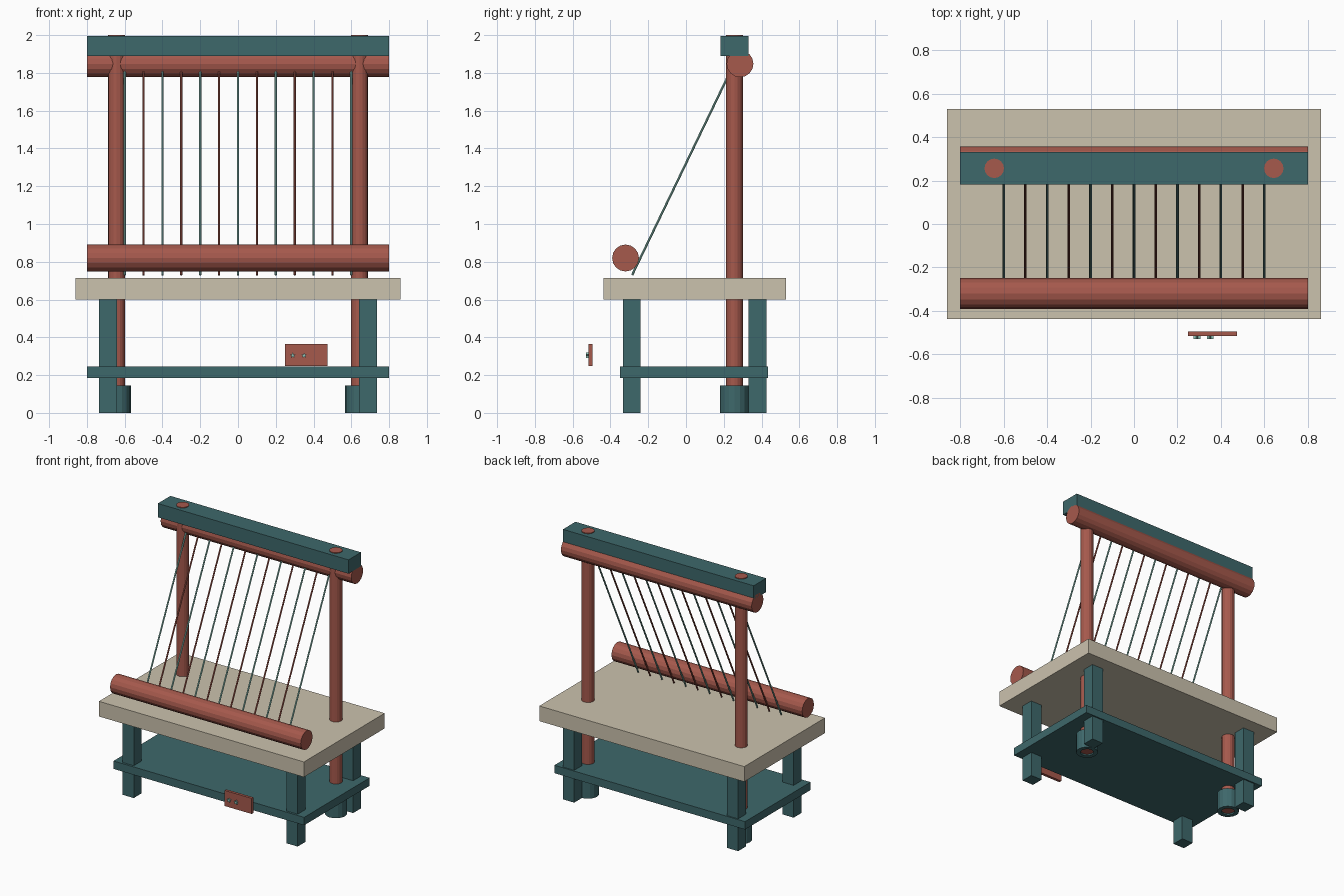
import bpy
import math
from mathutils import Vector

cube = bpy.data.objects.get("Cube")
if cube:
    bpy.data.objects.remove(cube, do_unlink=True)


def make_material(name, rgb):
    mat = bpy.data.materials.new(name)
    mat.use_nodes = True
    mat.diffuse_color = (*rgb, 1)
    mat.node_tree.nodes["Principled BSDF"].inputs["Base Color"].default_value = (*rgb, 1)
    return mat


RED = make_material("brick red", (0.38, 0.10, 0.073))
TEAL = make_material("dark teal", (0.048, 0.138, 0.147))
BEIGE = make_material("warm beige", (0.60, 0.54, 0.42))
MINT = make_material("pale mint", (0.27, 0.55, 0.48))


def box(name, low, high, mat):
    """Box between two opposite corners."""
    low, high = Vector(low), Vector(high)
    bpy.ops.mesh.primitive_cube_add(size=1, location=(low + high) / 2)
    obj = bpy.context.object
    obj.name = name
    for v in obj.data.vertices:
        v.co = v.co * (high - low)
    obj.data.materials.append(mat)
    return obj


def rod(name, start, end, radius, mat, sides=16, caps="NGON"):
    """Cylinder running from one point to another."""
    start, end = Vector(start), Vector(end)
    axis = end - start
    bpy.ops.mesh.primitive_cylinder_add(
        vertices=sides, radius=radius, depth=axis.length, end_fill_type=caps,
        location=(start + end) / 2, rotation=axis.to_track_quat("Z", "Y").to_euler())
    obj = bpy.context.object
    obj.name = name
    obj.data.materials.append(mat)
    return obj


def star(name, x, z, front, back, radius, mat, points=5):
    """Small extruded star facing the front."""
    count = points * 2
    ring = []
    for i in range(count):
        a = math.pi / 2 + math.tau * i / count
        r = radius if i % 2 == 0 else radius * 0.45
        ring.append((x + r * math.cos(a), z + r * math.sin(a)))
    verts = [(px, y, pz) for y in (front, back) for px, pz in ring]
    faces = [list(range(count)), list(range(2 * count - 1, count - 1, -1))]
    for i in range(count):
        j = (i + 1) % count
        faces.append([j, i, i + count, j + count])
    mesh = bpy.data.meshes.new(name)
    mesh.from_pydata(verts, [], faces)
    mesh.materials.append(mat)
    obj = bpy.data.objects.new(name, mesh)
    bpy.context.collection.objects.link(obj)


# Table top and lower shelf
box("table_top", (-0.86, -0.438, 0.60), (0.86, 0.53, 0.715), BEIGE)
box("lower_shelf", (-0.8, -0.35, 0.185), (0.8, 0.435, 0.245), TEAL)

for side, label in ((1, "left"), (-1, "right")):
    # Square legs
    for depth, y in (("front", -0.287), ("back", 0.378)):
        x = side * 0.688
        box(f"{depth}_{label}_leg", (x - 0.047, y - 0.047, 0),
            (x + 0.047, y + 0.047, 0.6), TEAL)
    # Upright post standing in a tubular foot
    x, y = side * 0.643, 0.256
    rod(f"{label}_post", (x, y, 0.01), (x, y, 2.0), 0.045, RED)
    foot = rod(f"{label}_post_foot", (x, y, 0), (x, y, 0.145), 0.076, TEAL, caps="NOTHING")
    wall = foot.modifiers.new("wall", "SOLIDIFY")
    wall.thickness = 0.03
    wall.offset = -1

# Top beam and the two rollers
box("top_beam", (-0.8, 0.182, 1.89), (0.8, 0.332, 1.995), TEAL)
rod("upper_roller", (-0.8, 0.286, 1.848), (0.8, 0.286, 1.848), 0.071, RED)
rod("lower_roller", (-0.8, -0.32, 0.82), (0.8, -0.32, 0.82), 0.071, RED)

# Strings, alternating in colour
for i in range(13):
    x = -0.6 + 0.1 * i
    rod(f"string_{i + 1}", (x, -0.285, 0.73), (x, 0.25, 1.84), 0.006,
        RED if i % 2 else MINT, sides=8)

# Small front plate with two star studs
box("front_plate", (0.248, -0.515, 0.247), (0.475, -0.494, 0.365), RED)
for label, x in (("right", 0.29), ("left", 0.35)):
    star(f"{label}_star_stud", x, 0.304, -0.529, -0.514, 0.016, MINT)
